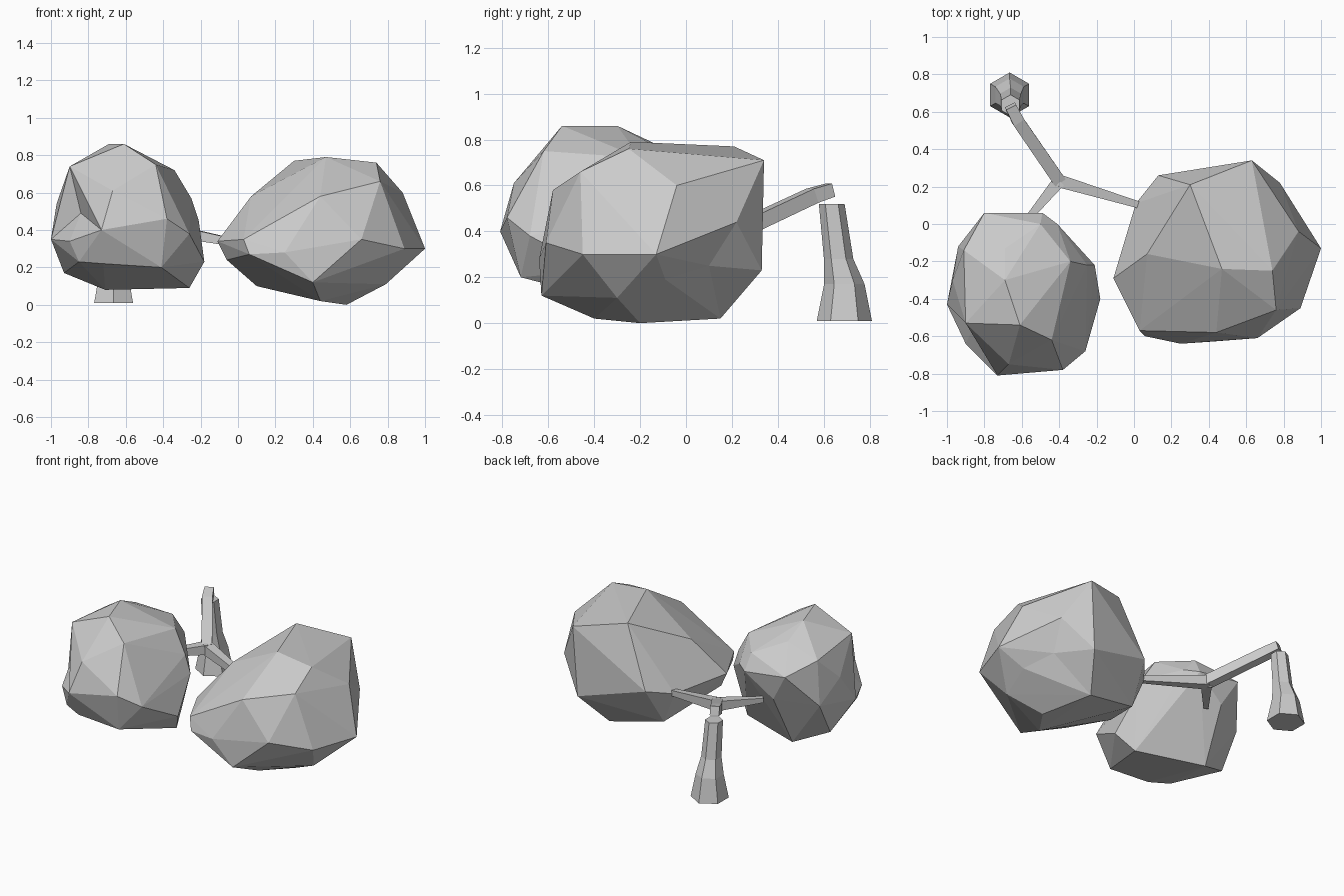
import bpy
import bmesh
from math import cos, sin, tau
from mathutils import Vector
from mathutils.geometry import closest_point_on_tri

default_cube = bpy.data.objects.get("Cube")
if default_cube:
    bpy.data.objects.remove(default_cube, do_unlink=True)

# One plain grey for the whole tree
grey = bpy.data.materials.new("plain grey")
grey.use_nodes = True
colour = (0.6, 0.6, 0.6, 1)
grey.diffuse_color = colour
grey.node_tree.nodes["Principled BSDF"].inputs["Base Color"].default_value = colour


def finish(name, bm):
    """Turn a bmesh into a flat-shaded object with outward normals."""
    bmesh.ops.recalc_face_normals(bm, faces=bm.faces[:])
    mesh = bpy.data.meshes.new(name)
    bm.to_mesh(mesh)
    bm.free()
    mesh.materials.append(grey)
    obj = bpy.data.objects.new(name, mesh)
    bpy.context.scene.collection.objects.link(obj)
    return obj


def push_in(bm, point, reach):
    """Merge the facets within reach of a point and fan them around it."""
    def distance(face):
        return (closest_point_on_tri(point, *[v.co for v in face.verts]) - point).length
    near = [f for f in bm.faces if distance(f) < reach]
    region = bmesh.ops.dissolve_faces(bm, faces=near)["region"]
    poked = bmesh.ops.poke(bm, faces=region)
    poked["verts"][0].co = point


def faceted_crown(name, corners, dents):
    """Wrap corner points in a rock-like foliage mass, then push in a few facets."""
    bm = bmesh.new()
    for corner in corners:
        bm.verts.new(corner)
    hull = bmesh.ops.convex_hull(bm, input=bm.verts[:])
    inside = {v for v in hull["geom_interior"] if isinstance(v, bmesh.types.BMVert)}
    bmesh.ops.delete(bm, geom=list(inside), context='VERTS')
    for point, reach in dents:
        push_in(bm, Vector(point), reach)
    return finish(name, bm)


def tapered_limb(name, path, sides, level=False):
    """Loft a polygon along (centre, radius) stations and cap both ends."""
    bm = bmesh.new()
    points = [Vector(centre) for centre, radius in path]
    rings = []
    for i, (centre, radius) in enumerate(path):
        along = points[min(i + 1, len(path) - 1)] - points[max(i - 1, 0)]
        if level:
            across, up = Vector((1, 0, 0)), Vector((0, 1, 0))
        else:
            across = along.cross(Vector((0, 0, 1))).normalized()
            up = across.cross(along).normalized()
        ring = []
        for k in range(sides):
            angle = tau * (k + 0.5) / sides
            offset = across * cos(angle) + up * sin(angle)
            ring.append(bm.verts.new(points[i] + offset * radius))
        rings.append(ring)
    for low, high in zip(rings, rings[1:]):
        for k in range(sides):
            n = (k + 1) % sides
            bm.faces.new((low[k], low[n], high[n], high[k]))
    bm.faces.new(rings[0])
    bm.faces.new(rings[-1])
    return finish(name, bm)


# Larger foliage mass: top, middle, underside
faceted_crown("large_crown", [
    (.3, .21, .77), (.47, -.24, .79), (.74, -.25, .76), (.63, .34, .71),
    (.76, -.46, .66), (.07, -.16, .58), (.88, -.04, .6), (.44, -.58, .58),
    (-.11, -.29, .34), (.03, -.57, .35), (.06, -.6, .27), (.25, -.64, .28),
    (.66, -.61, .35), (.89, -.45, .3), (1, -.13, .3), (.78, .22, .44),
    (.13, .26, .36), (.01, .11, .32), (.6, .33, .23),
    (.4, -.63, .12), (.79, -.3, .11), (.58, -.2, 0), (.44, -.4, .02),
    (.48, .15, .02), (.1, .1, .1), (-.06, -.3, .24),
], dents=[((.74, .1, .25), .05), ((.83, -.09, .19), .075)])

# Smaller foliage mass: top, middle, underside
faceted_crown("small_crown", [
    (-.61, -.54, .86), (-.69, -.3, .86), (-.5, -.3, .79), (-.69, -.13, .78),
    (-.9, -.53, .74), (-.91, -.14, .7), (-.44, -.62, .75), (-.34, -.2, .72),
    (-.25, -.22, .57), (-.5, 0, .7), (-.67, -.75, .61), (-.38, -.78, .46),
    (-.73, -.81, .4), (-1, -.43, .35), (-.97, -.3, .54), (-.94, -.12, .4),
    (-.8, .06, .63), (-.49, .06, .59), (-.69, .03, .44), (-.41, 0, .6),
    (-.21, -.22, .45), (-.18, -.4, .23), (-.26, -.68, .38),
    (-.9, -.64, .34), (-.85, -.66, .23), (-.72, -.72, .22), (-.41, -.72, .2),
    (-.26, -.3, .09), (-.71, -.15, .08), (-.93, -.25, .17),
], dents=[((-.84, -.52, .49), .1)])

# Flared trunk, leaning toward the crowns
tapered_limb("trunk", [
    ((-.665, .69, .01), .12),
    ((-.665, .69, .17), .088),
    ((-.66, .665, .28), .064),
    ((-.66, .635, .52), .056),
], sides=6, level=True)

# Main limb above the trunk, forking to each crown
fork = (-.4, .23, .405)
tapered_limb("main_limb", [((-.66, .63, .58), .042), ((-.62, .55, .555), .046), (fork, .048)], sides=4)
tapered_limb("large_crown_branch", [(fork, .048), ((.1, .08, .31), .022)], sides=4)
tapered_limb("small_crown_branch", [(fork, .048), ((-.59, 0, .4), .022)], sides=4)
